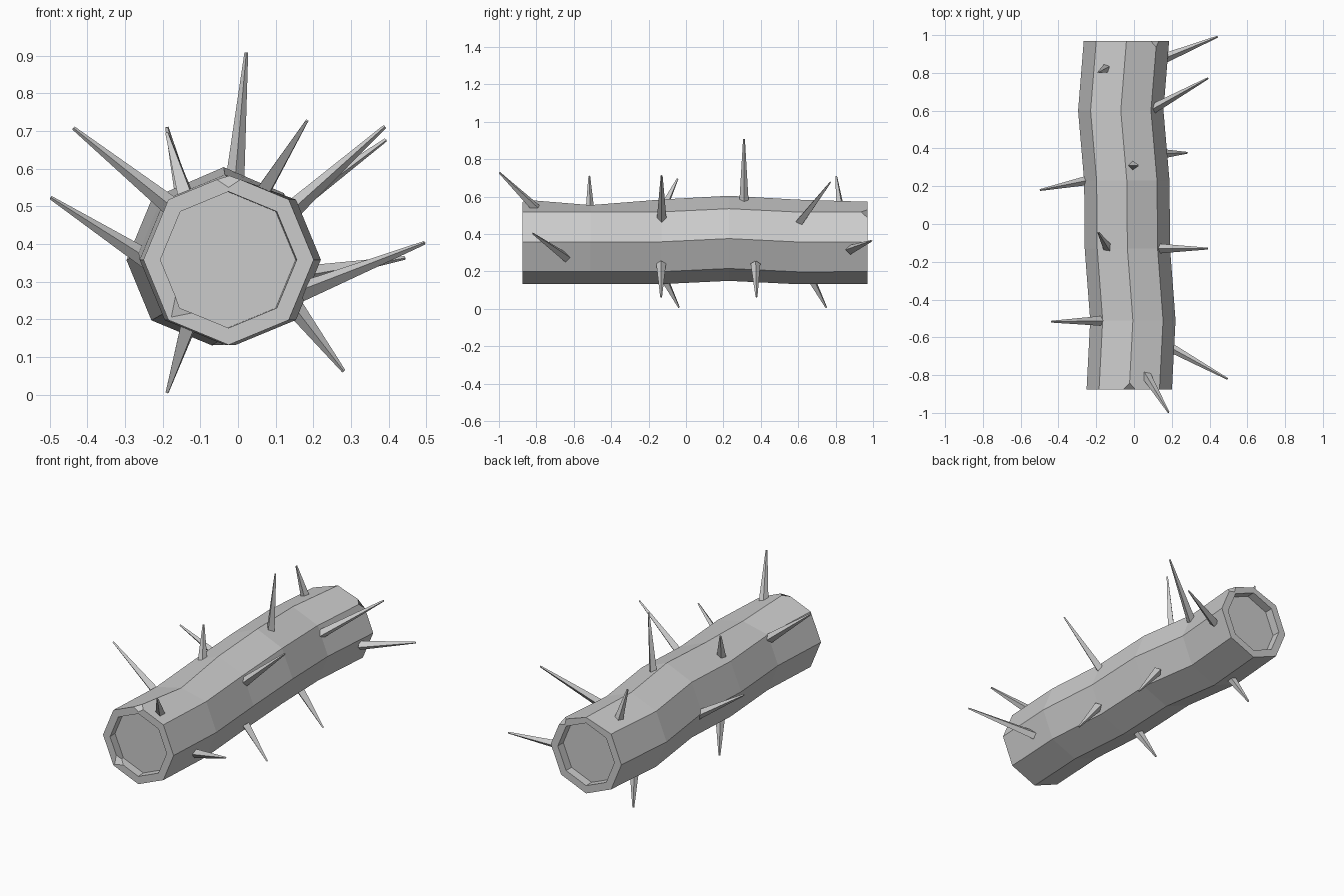
import bpy, bmesh
from math import sin, cos, radians
from mathutils import Vector

if "Cube" in bpy.data.objects:
    bpy.data.objects.remove(bpy.data.objects["Cube"])


def make_object(name, bm):
    bmesh.ops.recalc_face_normals(bm, faces=bm.faces)
    mesh = bpy.data.meshes.new(name)
    bm.to_mesh(mesh)
    bm.free()
    obj = bpy.data.objects.new(name, mesh)
    bpy.context.collection.objects.link(obj)
    return obj


def ring(bm, x, y, z, r, top=0.0):
    # octagon across the trunk, with an optional shift of the top corner
    vs = []
    for i in range(8):
        a = radians(45 * i)
        dz = top if i == 2 else 0
        vs.append(bm.verts.new((x + r * cos(a), y, z + r * sin(a) + dz)))
    return vs


# Trunk: gently bent octagonal log with recessed ends
# ring centre x, y, z and top corner shift
SECTIONS = [
    (-0.025, -0.875, 0.358, 0.0),
    (-0.006, -0.51, 0.358, -0.03),
    (-0.035, -0.13, 0.358, 0.0),
    (-0.038, 0.23, 0.375, 0.003),
    (-0.07, 0.60, 0.357, 0.0),
    (-0.04, 0.97, 0.358, -0.012),
]
R, R_IN, DEPTH = 0.226, 0.181, 0.05
bm = bmesh.new()
rings = [ring(bm, x, y, z, R, t) for x, y, z, t in SECTIONS]
fx, fy, fz, _ = SECTIONS[0]
bx, by, bz, _ = SECTIONS[-1]
front_rim = ring(bm, fx, fy, fz, R_IN)
back_rim = ring(bm, bx, by, bz, R_IN)
front_floor = ring(bm, fx - 0.003, fy + DEPTH, fz, R_IN)
back_floor = ring(bm, bx, by - DEPTH, bz, R_IN)
chain = [front_floor, front_rim] + rings + [back_rim, back_floor]
for a, b in zip(chain, chain[1:]):
    for i in range(8):
        j = (i + 1) % 8
        bm.faces.new((a[i], a[j], b[j], b[i]))
bm.faces.new(front_floor)
bm.faces.new(back_floor)

# Chipped corners on the end rims
bmesh.ops.bevel(bm, geom=[rings[0][2], rings[-1][1], front_rim[5]],
                offset=0.034, segments=1, affect='VERTICES')
make_object("log_trunk", bm)

# Thorns: thin four-sided spikes, base point then tip point
THORNS = [
    ((-0.008, 0.31, 0.57), (0.022, 0.31, 0.908)),
    ((-0.147, 0.825, 0.535), (-0.189, 0.803, 0.71)),
    ((-0.142, -0.12, 0.54), (-0.189, -0.045, 0.695)),
    ((-0.19, -0.513, 0.51), (-0.437, -0.517, 0.708)),
    ((-0.25, 0.23, 0.365), (-0.497, 0.18, 0.523)),
    ((0.07, -0.81, 0.545), (0.183, -0.997, 0.727)),
    ((0.145, -0.13, 0.492), (0.39, -0.13, 0.712)),
    ((0.11, 0.615, 0.472), (0.392, 0.772, 0.676)),
    ((0.185, -0.65, 0.28), (0.495, -0.82, 0.403)),
    ((0.18, 0.885, 0.318), (0.443, 0.992, 0.363)),
    ((0.155, 0.372, 0.225), (0.281, 0.377, 0.062)),
    ((0.155, -0.133, 0.225), (0.281, -0.133, 0.062)),
    ((-0.135, -0.12, 0.17), (-0.188, -0.037, 0.006)),
    ((-0.135, 0.665, 0.17), (-0.188, 0.75, 0.006)),
]
for n, (base, tip) in enumerate(THORNS, 1):
    base, tip = Vector(base), Vector(tip)
    axis = (tip - base).normalized()
    base -= axis * 0.02
    length = (tip - base).length
    bm = bmesh.new()
    bmesh.ops.create_cone(bm, cap_ends=True, segments=4, radius1=0.026,
                          radius2=0.005, depth=length)
    rot = axis.to_track_quat('Z', 'Y').to_matrix()
    bmesh.ops.rotate(bm, verts=bm.verts, cent=(0, 0, 0), matrix=rot)
    bmesh.ops.translate(bm, verts=bm.verts, vec=(base + tip) / 2)
    make_object(f"thorn_{n:02d}", bm)
